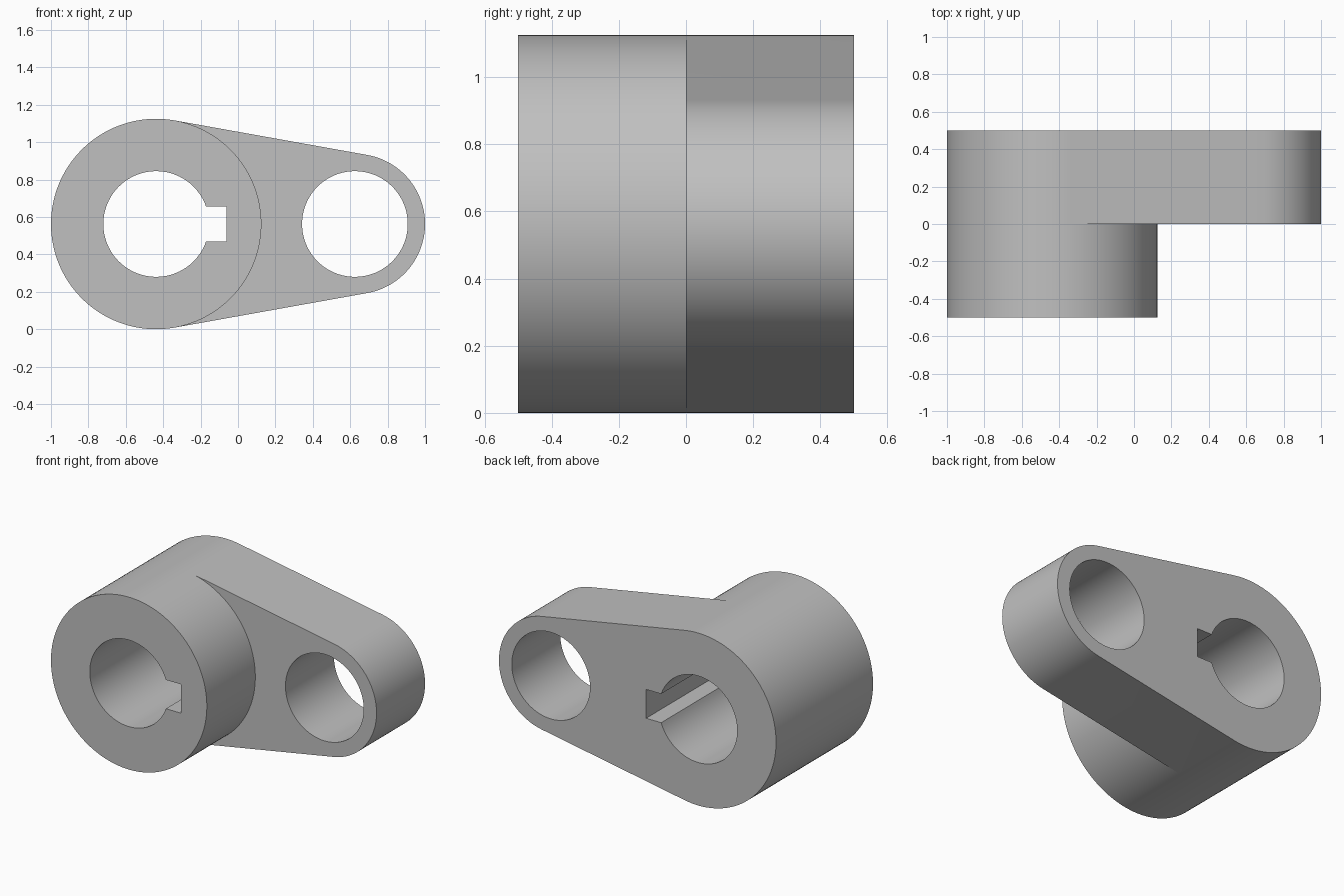
import bpy, bmesh
from math import acos, asin, cos, sin, pi

cube = bpy.data.objects.get("Cube")
if cube:
    bpy.data.objects.remove(cube, do_unlink=True)

# Main dimensions
MID_Z = 0.5625
BOSS_X, BOSS_R = -0.4375, 0.5625
TIP_X, TIP_R = 0.625, 0.375
BORE_R, KEY_HALF, KEY_X = 0.2825, 0.094, -0.0625
FRONT, STEP, BACK = -0.5, 0.0, 0.5
TANGENT = acos((BOSS_R - TIP_R) / (TIP_X - BOSS_X))


def arc(cx, r, start, end, n):
    """Points on an arc, both ends included."""
    angles = [start + (end - start) * i / n for i in range(n + 1)]
    return [(cx + r * cos(a), MID_Z + r * sin(a)) for a in angles]


# Outlines, counter-clockwise in x and z
boss_left = arc(BOSS_X, BOSS_R, TANGENT, 2 * pi - TANGENT, 72)
boss_right = arc(BOSS_X, BOSS_R, -TANGENT, TANGENT, 64)
tip_arc = arc(TIP_X, TIP_R, -TANGENT, TANGENT, 64)
pin_hole = arc(TIP_X, BORE_R, 0, 2 * pi, 96)[:-1]
key_angle = asin(KEY_HALF / BORE_R)
bore = arc(BOSS_X, BORE_R, key_angle, 2 * pi - key_angle, 88)
bore += [(KEY_X, MID_Z - KEY_HALF), (KEY_X, MID_Z + KEY_HALF)]

bm = bmesh.new()


def ring(points, y):
    return [bm.verts.new((x, y, z)) for x, z in points]


def wall(a, b, closed=True):
    """Quads between two matching rows of vertices."""
    for i in range(len(a) if closed else len(a) - 1):
        j = (i + 1) % len(a)
        bm.faces.new((a[i], a[j], b[j], b[i]))


def cap(loops, direction):
    """Flat face bounded by an outer loop and hole loops."""
    edges = []
    for loop in loops:
        for a, b in zip(loop, loop[1:] + loop[:1]):
            edges.append(bm.edges.get((a, b)) or bm.edges.new((a, b)))
    bmesh.ops.triangle_fill(bm, use_beauty=True, edges=edges,
                            normal=(0, direction, 0))


# Rows of vertices at the front, the step and the back
left_front, left_step, left_back = (ring(boss_left, y) for y in (FRONT, STEP, BACK))
inner_front, inner_step = (ring(boss_right[1:-1], y) for y in (FRONT, STEP))
tip_step, tip_back = (ring(tip_arc, y) for y in (STEP, BACK))
bore_front, bore_back = (ring(bore, y) for y in (FRONT, BACK))
pin_step, pin_back = (ring(pin_hole, y) for y in (STEP, BACK))

# Round boss, arm rim, keyed bore and pin hole
wall(left_front + inner_front, left_step + inner_step)
wall(left_step + tip_step, left_back + tip_back)
# The outer left side of the arm continues the boss without a gap
wall(bore_front, bore_back)
wall(pin_step, pin_back)

# Boss face, stepped arm face and back face
cap([left_front + inner_front, bore_front], -1)
cap([[left_step[-1]] + tip_step + [left_step[0]] + inner_step[::-1], pin_step], -1)
cap([left_back + tip_back, bore_back, pin_back], 1)
bmesh.ops.recalc_face_normals(bm, faces=bm.faces)

mesh = bpy.data.meshes.new("stepped_link_arm")
bm.to_mesh(mesh)
bm.free()

# Plain grey metal
grey = bpy.data.materials.new("plain_grey")
grey.use_nodes = True
colour = (0.53, 0.53, 0.53, 1)
grey.diffuse_color = colour
grey.node_tree.nodes["Principled BSDF"].inputs["Base Color"].default_value = colour
mesh.materials.append(grey)

link = bpy.data.objects.new("stepped_link_arm", mesh)
bpy.context.collection.objects.link(link)
bpy.ops.object.select_all(action="DESELECT")
link.select_set(True)
bpy.context.view_layer.objects.active = link
bpy.ops.object.shade_smooth_by_angle(angle=pi / 6)
